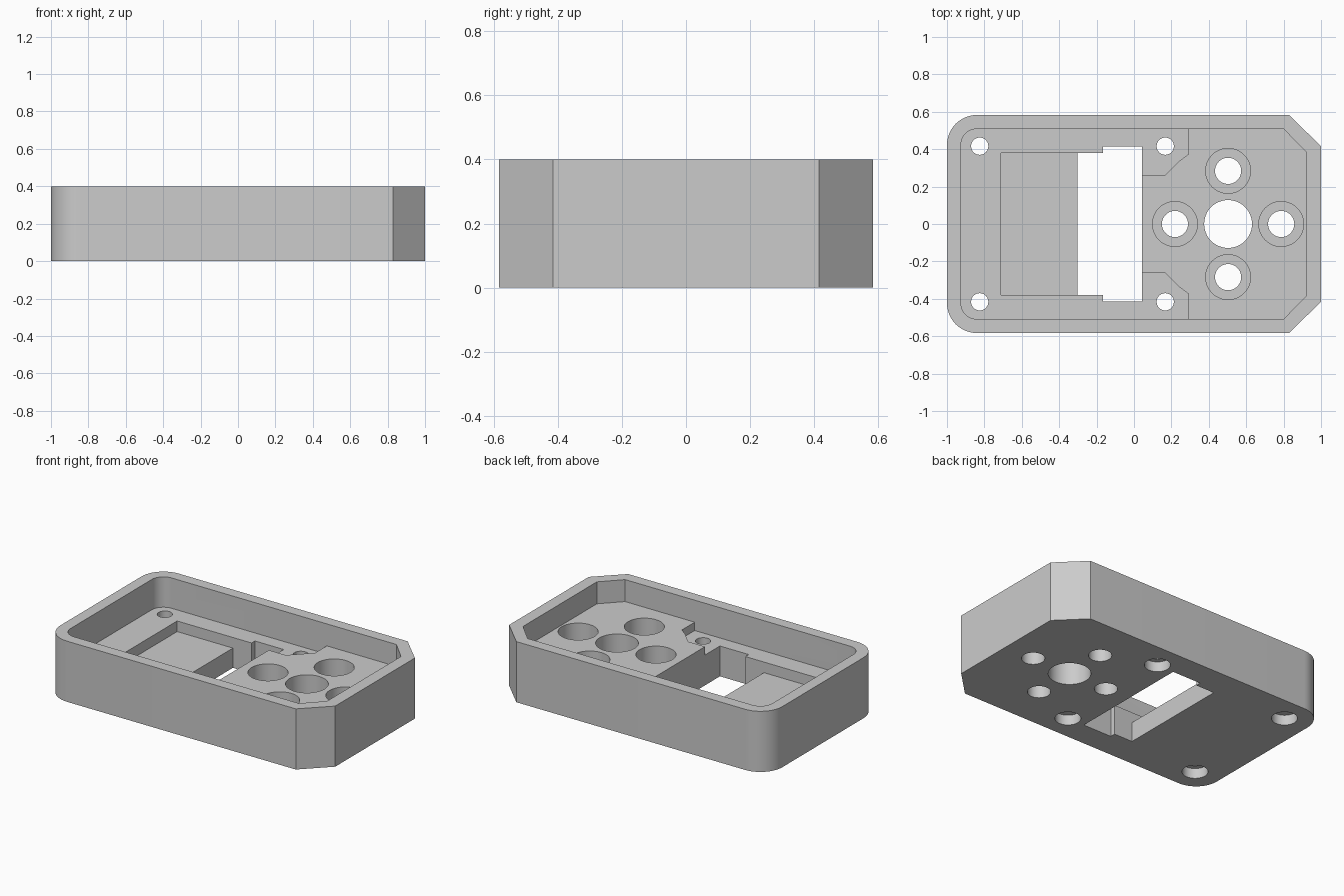
import bpy, bmesh, math

cube = bpy.data.objects.get("Cube")
if cube:
    bpy.data.objects.remove(cube, do_unlink=True)

grey = bpy.data.materials.new("plain grey")
grey.use_nodes = True
GREY = (0.6, 0.6, 0.6, 1)
grey.diffuse_color = GREY
grey.node_tree.nodes["Principled BSDF"].inputs["Base Color"].default_value = GREY


def prism(name, pts, z0, z1):
    """Extrude a counter-clockwise outline from z0 to z1."""
    bm = bmesh.new()
    base = bm.faces.new([bm.verts.new((x, y, z0)) for x, y in pts])
    out = bmesh.ops.extrude_face_region(bm, geom=[base])
    for v in out["geom"]:
        if isinstance(v, bmesh.types.BMVert):
            v.co.z = z1
    bmesh.ops.recalc_face_normals(bm, faces=bm.faces)
    mesh = bpy.data.meshes.new(name)
    bm.to_mesh(mesh)
    bm.free()
    mesh.materials.append(grey)
    obj = bpy.data.objects.new(name, mesh)
    bpy.context.collection.objects.link(obj)
    return obj


def mirrored(half):
    """Complete an outline given its +y half, listed from +x to -x."""
    return half + [(x, -y) for x, y in reversed(half)]


def round_corner(x, y, r, steps=12):
    """Arc for the rounded corner at the -x end, +y side."""
    angles = [math.pi / 2 * (1 + i / steps) for i in range(steps + 1)]
    return [(x + r + r * math.cos(a), y - r + r * math.sin(a)) for a in angles]


def circle(x, y, r, n=48):
    return [(x + r * math.cos(math.tau * i / n), y + r * math.sin(math.tau * i / n))
            for i in range(n)]


TOP, DECK, FLOOR, POCKET = 0.4, 0.255, 0.2, 0.13
ABOVE, BELOW = 0.5, -0.1

# Outer block: rounded at one end, chamfered at the other
body = prism("housing", mirrored([(1, 0.415), (0.83, 0.583)] + round_corner(-1, 0.583, 0.16)), 0, TOP)

cutters = []


def cut(name, pts, z0, z1):
    cutters.append(prism(name, pts, z0, z1))


# Upper cavity above the raised deck, then the lower floor beside it
inner_round = round_corner(-0.925, 0.508, 0.085)
cut("cavity_cutter", mirrored([(0.92, 0.385), (0.80, 0.508)] + inner_round), DECK, ABOVE)
deck_edge = [(0.043, 0.26), (0.166, 0.26), (0.24, 0.335), (0.292, 0.374), (0.292, 0.508)]
cut("lower_floor_cutter", mirrored(deck_edge + inner_round), FLOOR, 0.45)

# Stepped pocket and the through slot with its wider end
cut("pocket_cutter", mirrored([(-0.2, 0.38), (-0.71, 0.38)]), POCKET, 0.3)
cut("slot_cutter", mirrored([(0.043, 0.415), (-0.167, 0.415), (-0.167, 0.38), (-0.303, 0.38)]),
    BELOW, 0.32)

# Central bore and four counterbored holes around it
CX, RING = 0.503, 0.284
cut("bore_cutter", circle(CX, 0, 0.128), BELOW, ABOVE)
for dx, dy in ((1, 0), (0, 1), (-1, 0), (0, -1)):
    x, y = CX + RING * dx, RING * dy
    cut("deck_hole_cutter", circle(x, y, 0.07), BELOW, ABOVE)
    cut("deck_counterbore_cutter", circle(x, y, 0.12), 0.1, ABOVE)

# Corner screw holes, counterbored from below
for x in (-0.825, 0.167):
    for y in (-0.416, 0.416):
        cut("screw_hole_cutter", circle(x, y, 0.046), BELOW, 0.35)
        cut("screw_recess_cutter", circle(x, y, 0.078), BELOW, 0.067)

for c in cutters:
    mod = body.modifiers.new(c.name, "BOOLEAN")
    mod.operation = "DIFFERENCE"
    mod.solver = "EXACT"
    mod.object = c

# Bake the cuts and remove the cutters
bpy.context.view_layer.update()
baked = bpy.data.meshes.new_from_object(body.evaluated_get(bpy.context.evaluated_depsgraph_get()))
body.modifiers.clear()
body.data = baked
for c in cutters:
    bpy.data.objects.remove(c, do_unlink=True)

bpy.ops.object.select_all(action="DESELECT")
body.select_set(True)
bpy.context.view_layer.objects.active = body
bpy.ops.object.shade_smooth_by_angle(angle=math.radians(25))
